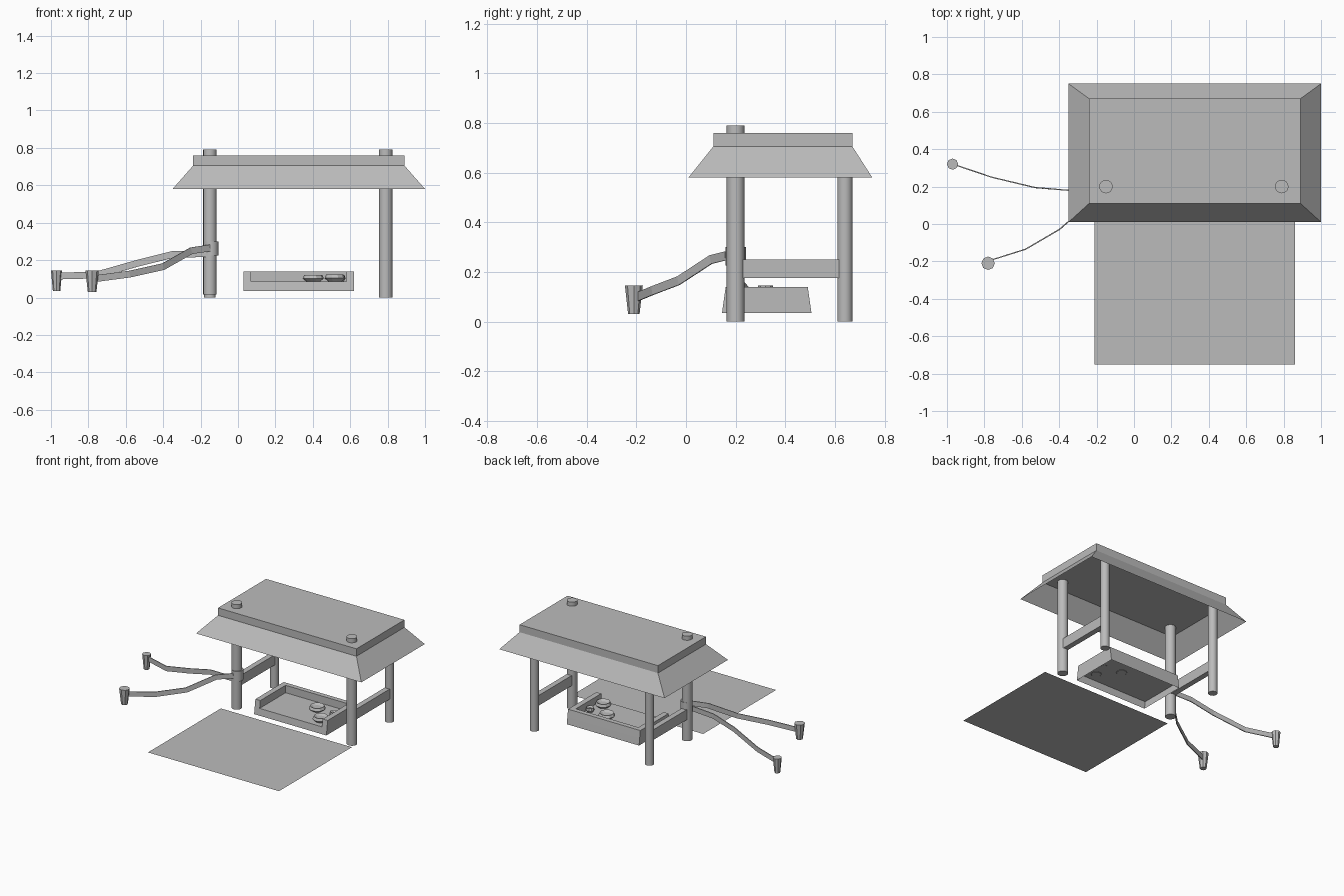
import bpy, bmesh, math
from mathutils import Vector

cube = bpy.data.objects.get("Cube")
if cube:
    bpy.data.objects.remove(cube, do_unlink=True)

grey = bpy.data.materials.new("plain_grey")
grey.use_nodes = True
COLOUR = (0.5, 0.5, 0.5, 1)
grey.diffuse_color = COLOUR
grey.node_tree.nodes["Principled BSDF"].inputs["Base Color"].default_value = COLOUR


def finish(name, bm, smooth=False):
    """Turn a bmesh into a named grey object."""
    mesh = bpy.data.meshes.new(name)
    bm.to_mesh(mesh)
    bm.free()
    mesh.materials.append(grey)
    obj = bpy.data.objects.new(name, mesh)
    bpy.context.collection.objects.link(obj)
    if smooth:
        bpy.ops.object.select_all(action='DESELECT')
        obj.select_set(True)
        bpy.context.view_layer.objects.active = obj
        bpy.ops.object.shade_smooth_by_angle(angle=math.radians(50))
    return obj


def loft(name, rings, bottom=True, top=True, smooth=False):
    """Join equal-length rings of points with quads, optionally capped."""
    bm = bmesh.new()
    loops = [[bm.verts.new(p) for p in ring] for ring in rings]
    n = len(loops[0])
    for low, high in zip(loops, loops[1:]):
        for i in range(n):
            j = (i + 1) % n
            bm.faces.new((low[i], low[j], high[j], high[i]))
    if bottom:
        bm.faces.new(loops[0][::-1])
    if top:
        bm.faces.new(loops[-1])
    bmesh.ops.recalc_face_normals(bm, faces=bm.faces[:])
    return finish(name, bm, smooth)


def rect(x0, x1, y0, y1, z):
    return [(x0, y0, z), (x1, y0, z), (x1, y1, z), (x0, y1, z)]


def box(name, x0, x1, y0, y1, z0, z1):
    return loft(name, [rect(x0, x1, y0, y1, z) for z in (z0, z1)])


def lathe(name, x, y, profile, sides, smooth=True):
    """Round part from (radius, height) pairs."""
    angles = [2 * math.pi * i / sides for i in range(sides)]
    rings = [[(x + r * math.cos(a), y + r * math.sin(a), z) for a in angles]
             for r, z in profile]
    return loft(name, rings, smooth=smooth)


def sheet(name, x0, x1, y0, y1, z):
    bm = bmesh.new()
    bm.faces.new([bm.verts.new(p) for p in rect(x0, x1, y0, y1, z)])
    return finish(name, bm)


def strap(name, path, height=0.036, thick=0.006):
    """Thin upright band following a path."""
    pts = [Vector(p) for p in path]
    rings = []
    for i, p in enumerate(pts):
        along = (pts[min(i + 1, len(pts) - 1)] - pts[max(i - 1, 0)]).normalized()
        side = along.cross(Vector((0, 0, 1))).normalized()
        up = side.cross(along)
        s, u = side * thick / 2, up * height / 2
        rings.append([p - s - u, p + s - u, p + s + u, p - s + u])
    return loft(name, rings)


# Roof: flat slab with a thin flared skirt
box("roof_slab", -0.24, 0.89, 0.11, 0.67, 0.705, 0.76)
loft("roof_skirt", [rect(-0.35, 1.0, 0.01, 0.75, 0.58),
                    rect(-0.24, 0.89, 0.11, 0.67, 0.705)], bottom=False, top=False)

# Posts and side rails
for side, x, base in (("right", -0.15, 0.015), ("left", 0.79, 0)):
    lathe("front_post_" + side, x, 0.2, [(0.036, base), (0.036, 0.79)], 16)
    lathe("back_post_" + side, x, 0.64, [(0.031, 0), (0.031, 0.705)], 16)
    box("side_rail_" + side, x - 0.02, x + 0.02, 0.22, 0.62, 0.175, 0.25)

# Collar, straps and hanging cups
lathe("strap_collar", -0.145, 0.2, [(0.041, 0.225), (0.041, 0.3)], 12)
strap("front_strap", [(-0.15, 0.16, 0.265), (-0.25, 0.1, 0.25), (-0.40, -0.03, 0.165),
                      (-0.58, -0.135, 0.125), (-0.77, -0.195, 0.1)])
strap("back_strap", [(-0.16, 0.17, 0.235), (-0.35, 0.18, 0.23), (-0.53, 0.195, 0.185),
                     (-0.76, 0.25, 0.12), (-0.96, 0.317, 0.115)])
lathe("front_cup", -0.78, -0.21, [(0.023, 0.03), (0.036, 0.145)], 8, False)
lathe("back_cup", -0.97, 0.32, [(0.02, 0.035), (0.03, 0.145)], 8, False)

# Ground mat
sheet("mat", -0.21, 0.86, -0.75, 0.1, 0.03)

# Tray: hollow base, floor and three raised walls open to the front
L, R, IN_L, IN_R, IN_B = 0.03, 0.62, 0.07, 0.58, 0.455
loft("tray_base", [rect(L, R, 0.145, 0.505, 0.035), rect(L, R, 0.152, 0.498, 0.085)],
     bottom=False)


def wall_outline(front, back, z):
    return [(x, y, z) for x, y in (
        (L, front), (IN_L, front), (IN_L, IN_B), (IN_R, IN_B),
        (IN_R, front), (R, front), (R, back), (L, back))]


loft("tray_walls", [wall_outline(0.152, 0.498, 0.085),
                    wall_outline(0.16, 0.49, 0.14)], bottom=False)

# Dishes on the tray
for name, x, y, r, h in (("wide_dish", 0.402, 0.35, 0.057, 0.037),
                         ("front_dish", 0.518, 0.225, 0.055, 0.04),
                         ("small_dish", 0.545, 0.34, 0.03, 0.035)):
    lathe(name, x, y, [(r * 0.6, 0.083), (r, 0.083 + h * 0.5),
                       (r * 0.85, 0.083 + h), (r * 0.5, 0.083 + h * 0.7)], 10, False)
